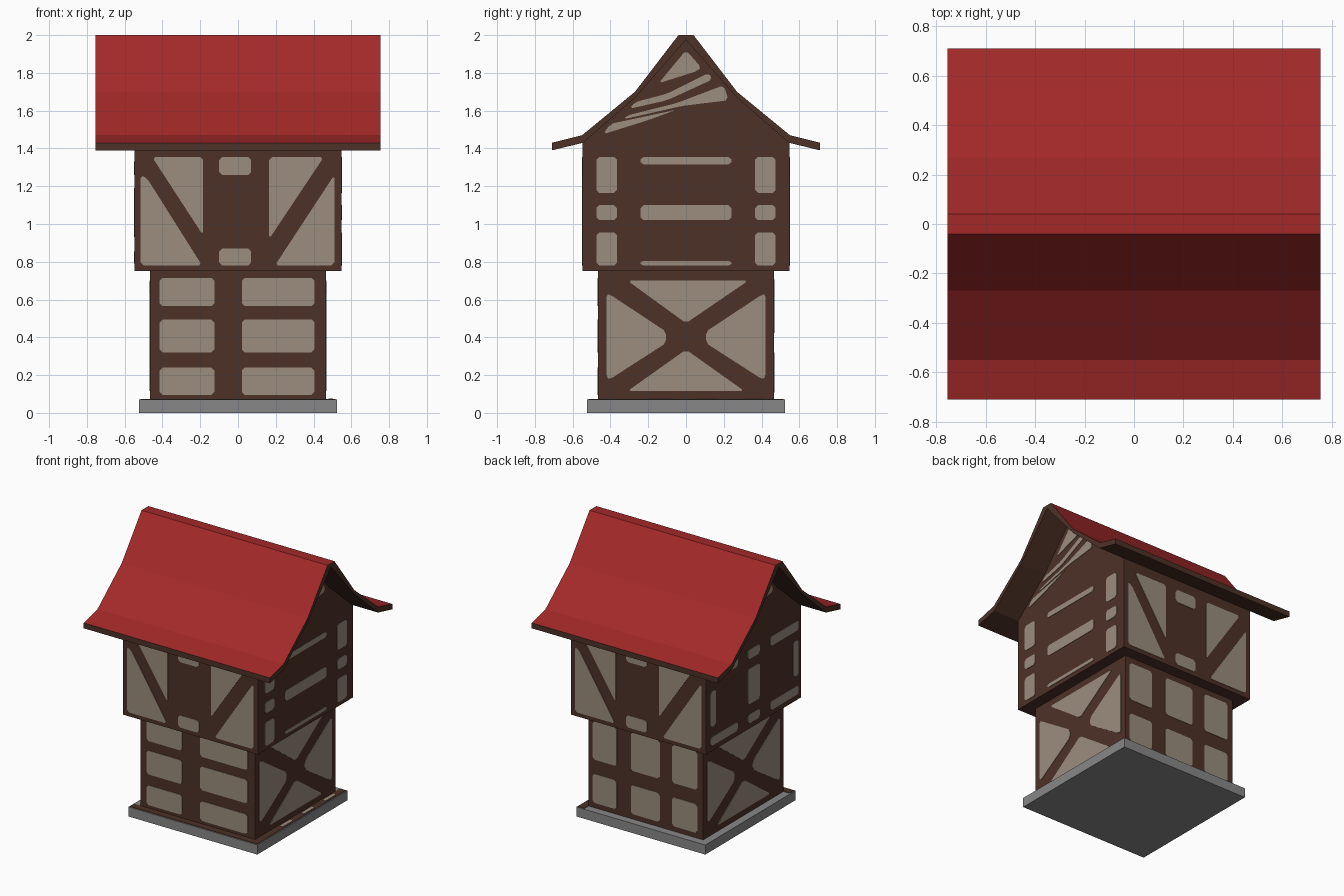
import bpy, bmesh
from mathutils import Vector

if "Cube" in bpy.data.objects:
    bpy.data.objects.remove(bpy.data.objects["Cube"])


def material(name, rgb):
    m = bpy.data.materials.new(name)
    m.diffuse_color = (*rgb, 1)
    m.use_nodes = True
    m.node_tree.nodes["Principled BSDF"].inputs["Base Color"].default_value = m.diffuse_color
    return m


TIMBER = material("dark timber", (0.074, 0.031, 0.020))
PLASTER = material("beige plaster", (0.328, 0.266, 0.205))
RED = material("red roof", (0.370, 0.022, 0.022))
STONE = material("grey stone", (0.242, 0.242, 0.242))


def finish(name, bm, *mats):
    bmesh.ops.recalc_face_normals(bm, faces=bm.faces[:])
    me = bpy.data.meshes.new(name)
    bm.to_mesh(me)
    bm.free()
    for m in mats:
        me.materials.append(m)
    ob = bpy.data.objects.new(name, me)
    bpy.context.collection.objects.link(ob)
    return ob


def slab(bm, pts, depth):
    """Extrude a polygon of 3D points along the vector depth."""
    f = bm.faces.new([bm.verts.new(p) for p in pts])
    ext = bmesh.ops.extrude_face_region(bm, geom=[f], use_keep_orig=True)["geom"]
    bmesh.ops.translate(bm, vec=depth,
                        verts=[g for g in ext if isinstance(g, bmesh.types.BMVert)])


def prism(name, profile, half, *mats):
    """Profile in y-z, extruded along x."""
    bm = bmesh.new()
    slab(bm, [(-half, y, z) for y, z in profile], Vector((2 * half, 0, 0)))
    return finish(name, bm, *mats)


def mirrored(half_profile):
    """Mirror a y-z line that runs from the side to the middle."""
    return half_profile + [(-y, z) for y, z in reversed(half_profile) if y > 0]


def box(name, x0, x1, y0, y1, z0, z1, mat):
    bm = bmesh.new()
    slab(bm, [(x0, y0, z0), (x1, y0, z0), (x1, y1, z0), (x0, y1, z0)],
         Vector((0, 0, z1 - z0)))
    return finish(name, bm, mat)


def rounded(pts, r=0.016):
    out = []
    for i, p in enumerate(pts):
        p = Vector(p)
        for q in (Vector(pts[i - 1]), Vector(pts[(i + 1) % len(pts)])):
            d = q - p
            out.append(p + d.normalized() * min(r, d.length * 0.3))
    return out


# Each wall: horizontal axis and outward axis, as seen from outside
WALLS = {"front": (Vector((1, 0, 0)), Vector((0, -1, 0))),
         "right": (Vector((0, 1, 0)), Vector((1, 0, 0))),
         "back": (Vector((-1, 0, 0)), Vector((0, 1, 0))),
         "left": (Vector((0, -1, 0)), Vector((-1, 0, 0)))}


def panels(name, wall, dist, polys):
    u, n = WALLS[wall]
    bm = bmesh.new()
    for poly in polys:
        slab(bm, [u * p.x + n * dist + Vector((0, 0, p.y)) for p in rounded(poly)],
             n * 0.003)
    finish(name, bm, PLASTER)


def rect(a, b, c, d):
    return [(a, c), (b, c), (b, d), (a, d)]


def grid(cols, rows):
    return [rect(*c, *r) for c in cols for r in rows]


LOW, UP = 0.465, 0.548

# Stone base, with timber strips along the front and right
box("stone_base", -0.523, 0.523, -0.523, 0.523, 0, 0.07, STONE)
box("front_sill", -0.515, 0.515, -0.515, -LOW, 0.07, 0.073, TIMBER)
box("right_sill", LOW, 0.515, -LOW, 0.515, 0.07, 0.073, TIMBER)
for y in (-0.2, 0.05, 0.3):
    box("sill_patch", 0.478, 0.502, y, y + 0.12, 0.073, 0.075, PLASTER)

# Storeys
box("lower_storey", -LOW, LOW, -LOW, LOW, 0.07, 0.75, TIMBER)
prism("upper_storey", mirrored([(UP, 0.75), (UP, 1.435), (0.27, 1.675), (0, 1.98)]),
      UP, TIMBER)

# Roof: red on top, timber below and at the edges
outer = [(0.71, 1.43), (0.55, 1.47), (0.27, 1.70), (0.04, 2.0)]
inner = [(0.71, 1.39), (0.545, 1.43), (0.27, 1.668), (0, 1.975)]
roof = prism("roof", mirrored(outer) + mirrored(inner)[::-1], 0.755, TIMBER, RED)
for f in roof.data.polygons:
    f.material_index = int(f.normal.z > 0.1)

# Lower panels: three rows in front, three columns at the back, crosses at the sides
panels("lower_front_panels", "front", LOW,
       grid([(-0.415, -0.125), (0.02, 0.405)],
            [(0.095, 0.24), (0.32, 0.495), (0.565, 0.715)]))
panels("lower_back_panels", "back", LOW,
       grid([(-0.43, -0.235), (-0.12, 0.115), (0.215, 0.42)],
            [(0.107, 0.32), (0.424, 0.706)]))
cross = [[(-0.31, 0.70), (0.33, 0.70), (0, 0.475)],
         [(-0.31, 0.115), (0.31, 0.115), (0, 0.335)]]
for s in (-1, 1):
    cross.append([(s * 0.42, 0.63), (s * 0.40, 0.625), (s * 0.105, 0.43),
                  (s * 0.105, 0.37), (s * 0.40, 0.18), (s * 0.42, 0.185)])
for w in ("right", "left"):
    panels(f"lower_{w}_panels", w, LOW, cross)

# Upper front and back panels: diagonal braces around a middle post
brace = [rect(-0.10, 0.07, 1.26, 1.355), rect(-0.10, 0.07, 0.78, 0.87),
         [(-0.455, 1.355), (-0.185, 1.355), (-0.185, 0.94)],
         [(-0.515, 1.26), (-0.48, 1.24), (-0.19, 0.78), (-0.515, 0.78)],
         [(0.455, 1.355), (0.165, 1.355), (0.165, 0.92)],
         [(0.51, 1.26), (0.195, 0.78), (0.51, 0.78)]]
for w in ("front", "back"):
    panels(f"upper_{w}_panels", w, UP, brace)

# Upper side panels
side_cols = [(-0.475, -0.365), (0.365, 0.475)]
panels("upper_right_panels", "right", UP,
       grid(side_cols, [(0.78, 0.955), (1.02, 1.10), (1.165, 1.355)])
       + grid([(-0.24, 0.24)], [(0.78, 0.805), (1.02, 1.10), (1.315, 1.355)]))
panels("upper_left_panels", "left", UP,
       grid([(-0.5, -0.185), (-0.07, 0.07), (0.19, 0.52)],
            [(0.79, 0.855), (1.26, 1.33)])
       + grid([(-0.5, -0.44), (-0.07, 0.07), (0.46, 0.52)], [(0.93, 1.19)]))

# Slanted gable panels
gable = [[(0, 1.92), (0.08, 1.83), (0.06, 1.81), (-0.145, 1.745)],
         [(0.12, 1.80), (0.14, 1.765), (-0.1, 1.655), (-0.3, 1.61), (-0.27, 1.645),
          (-0.1, 1.69)],
         [(0.2, 1.735), (0.225, 1.655), (-0.02, 1.625), (-0.33, 1.555),
          (-0.31, 1.575), (-0.05, 1.64)],
         [(-0.40, 1.53), (-0.44, 1.475), (-0.2, 1.55), (-0.05, 1.605), (-0.2, 1.573)]]
for w in ("right", "left"):
    panels(f"gable_{w}_panels", w, UP, gable)
